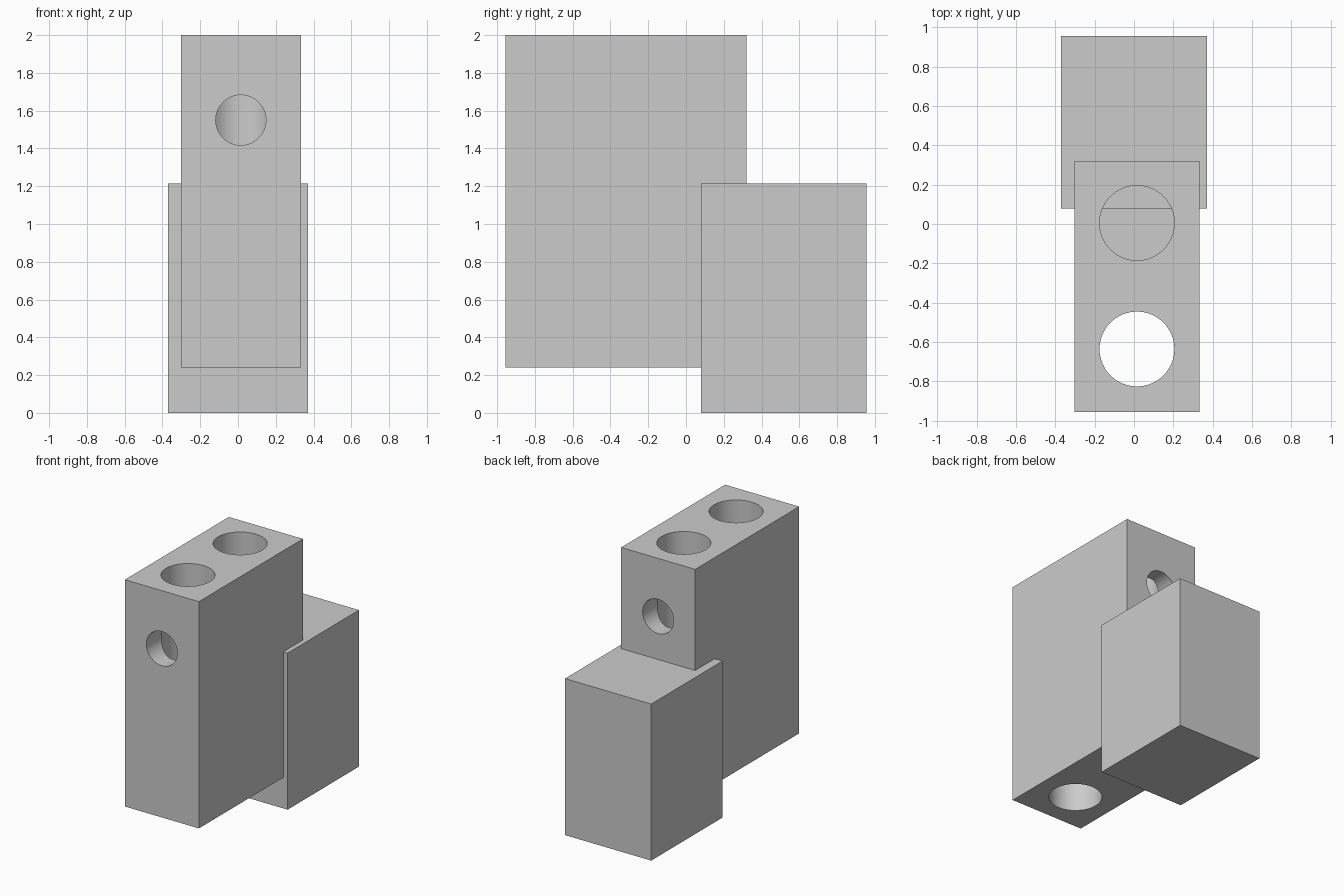
import bpy
import math

if "Cube" in bpy.data.objects:
    bpy.data.objects.remove(bpy.data.objects["Cube"])

grey = bpy.data.materials.new("plain grey")
grey.diffuse_color = (0.6, 0.6, 0.6, 1)
grey.use_nodes = True
grey.node_tree.nodes["Principled BSDF"].inputs["Base Color"].default_value = grey.diffuse_color


def box(name, x, y, z):
    """Box from (min, max) pairs."""
    centre = [(a + b) / 2 for a, b in (x, y, z)]
    bpy.ops.mesh.primitive_cube_add(size=1, location=centre)
    ob = bpy.context.object
    ob.name = name
    ob.scale = [b - a for a, b in (x, y, z)]
    bpy.ops.object.transform_apply(location=False, rotation=False, scale=True)
    ob.data.materials.append(grey)
    return ob


def drill(target, radius, start, end, axis):
    """Cut a round hole through target between two points on an axis."""
    centre = [(a + b) / 2 for a, b in zip(start, end)]
    rot = (math.pi / 2, 0, 0) if axis == "Y" else (0, 0, 0)
    bpy.ops.mesh.primitive_cylinder_add(
        vertices=64, radius=radius, depth=math.dist(start, end),
        location=centre, rotation=rot)
    cutter = bpy.context.object
    cutter.hide_render = True
    cutter.data.materials.append(grey)
    mod = target.modifiers.new("hole", "BOOLEAN")
    mod.operation = "DIFFERENCE"
    mod.solver = "EXACT"
    mod.object = cutter
    bpy.context.view_layer.objects.active = target
    bpy.ops.object.modifier_apply(modifier=mod.name)
    bpy.data.objects.remove(cutter)


# Low block at the back
box("rear_block", (-0.37, 0.37), (0.08, 0.955), (0, 1.215))

# Tall drilled block, overlapping the rear block
tall = box("tall_block", (-0.303, 0.333), (-0.955, 0.32), (0.24, 2))
cx = 0.015
front_y, back_y = -0.635, 0.005

# Upright bores: the front one goes right through, the back one is blind
drill(tall, 0.19, (cx, front_y, 0.1), (cx, front_y, 2.1), "Z")
drill(tall, 0.19, (cx, back_y, 1.12), (cx, back_y, 2.1), "Z")

# Side ports, each opening into its nearest upright bore
drill(tall, 0.133, (cx, -1.1, 1.55), (cx, front_y, 1.55), "Y")
drill(tall, 0.133, (cx, back_y, 1.55), (cx, 0.5, 1.55), "Y")

# Smooth bore walls with crisp edges
bpy.ops.object.select_all(action="DESELECT")
tall.select_set(True)
bpy.context.view_layer.objects.active = tall
bpy.ops.object.shade_smooth_by_angle(angle=math.radians(30))
